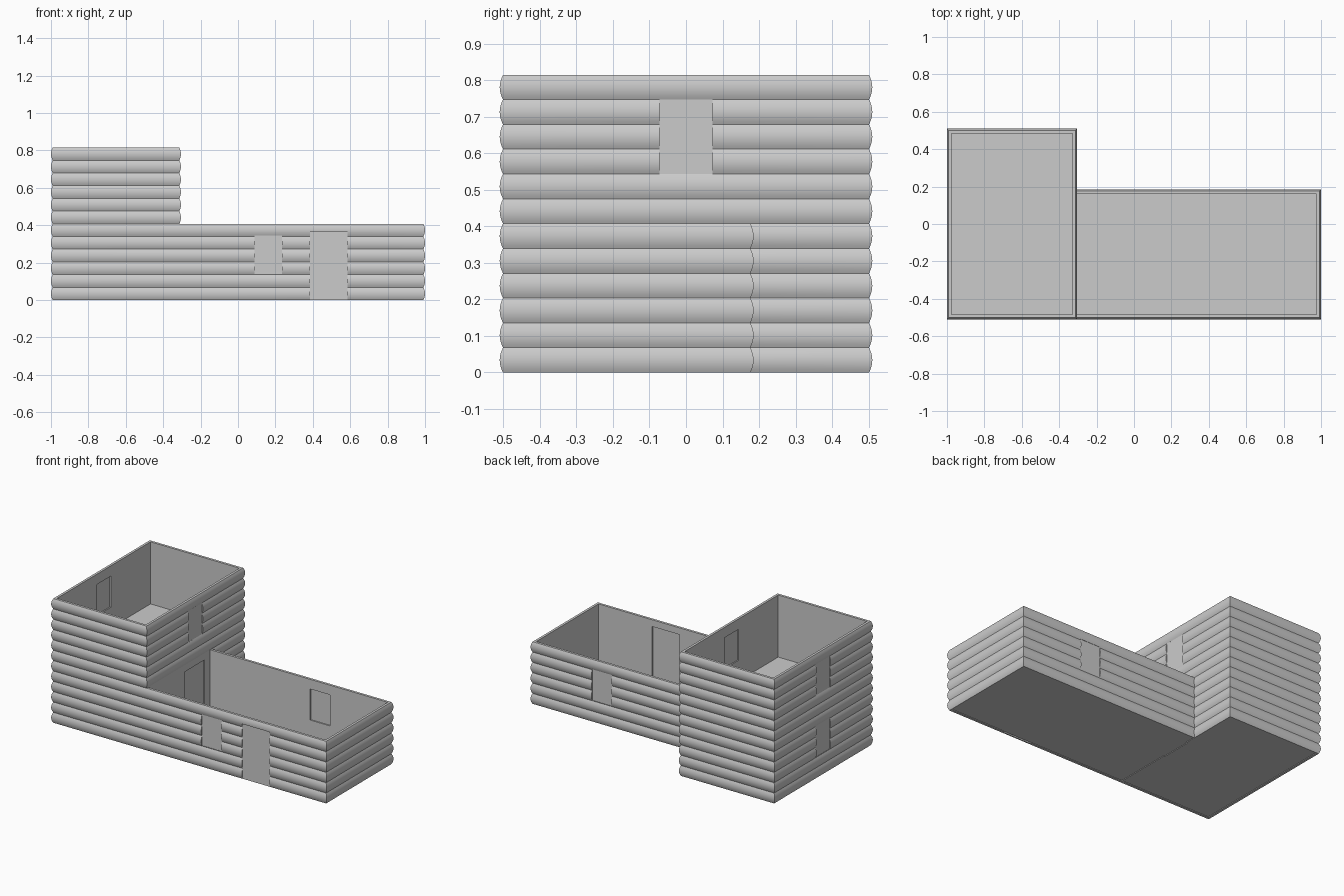
import bpy, bmesh, math
from mathutils import Vector

if "Cube" in bpy.data.objects:
    bpy.data.objects.remove(bpy.data.objects["Cube"], do_unlink=True)

LOG = 0.815 / 12      # height of one log course
BULGE = 0.009         # how far a log swells past its joints
WALL = 0.025          # full wall thickness
STEPS = 8             # facets on each log

grey = bpy.data.materials.new("plain_grey")
grey.use_nodes = True
grey.diffuse_color = (0.6, 0.6, 0.6, 1)
grey.node_tree.nodes["Principled BSDF"].inputs["Base Color"].default_value = (0.6, 0.6, 0.6, 1)


def make_object(name, bm):
    bmesh.ops.recalc_face_normals(bm, faces=bm.faces)
    mesh = bpy.data.meshes.new(name)
    bm.to_mesh(mesh)
    bm.free()
    mesh.materials.append(grey)
    obj = bpy.data.objects.new(name, mesh)
    bpy.context.collection.objects.link(obj)
    return obj


def add_box(bm, low, high):
    verts = bmesh.ops.create_cube(bm, size=1)["verts"]
    low, high = Vector(low), Vector(high)
    for v in verts:
        v.co = (low + high) / 2 + v.co * (high - low)


def box(name, low, high):
    bm = bmesh.new()
    add_box(bm, low, high)
    return make_object(name, bm)


def inset(points, d):
    """Move an anticlockwise right-angled outline inward."""
    result = []
    for i, p in enumerate(points):
        p = Vector(p)
        before = (p - Vector(points[i - 1])).normalized()
        after = (Vector(points[(i + 1) % len(points)]) - p).normalized()
        n = Vector((-before.y, before.x)) + Vector((-after.y, after.x))
        result.append(p + n * d)
    return result


def log_walls(name, outline, base, courses):
    """Hollow ring of walls: swelling logs outside, flat inside."""
    profile = []
    for i in range(courses * STEPS + 1):
        t = (i % STEPS) / STEPS
        profile.append((BULGE * (1 - 4 * t * (1 - t)), base + i * LOG / STEPS))
    profile += [(WALL, profile[-1][1]), (WALL, base)]
    bm = bmesh.new()
    rings = [[bm.verts.new((p.x, p.y, z)) for p in inset(outline, d)] for d, z in profile]
    for k, ring in enumerate(rings):
        above = rings[(k + 1) % len(rings)]
        for i in range(len(ring)):
            j = (i + 1) % len(ring)
            bm.faces.new((ring[i], ring[j], above[j], above[i]))
    return make_object(name, bm)


def floor(name, outline, z, thickness):
    bm = bmesh.new()
    face = bm.faces.new([bm.verts.new((p.x, p.y, z)) for p in inset(outline, WALL - 0.002)])
    up = bmesh.ops.extrude_face_region(bm, geom=[face])
    moved = [g for g in up["geom"] if isinstance(g, bmesh.types.BMVert)]
    bmesh.ops.translate(bm, verts=moved, vec=(0, 0, thickness))
    return make_object(name, bm)


# Outlines of the ground storey and the tower
W, E, S, N = -1.0, 1.0, -0.51, 0.51
MID_X, MID_Y = -0.305, 0.185
ground = [(W, S), (E, S), (E, MID_Y), (MID_X, MID_Y), (MID_X, N), (W, N)]
tower = [(W, S), (MID_X, S), (MID_X, N), (W, N)]

# Walls, partition and floors
top = 6 * LOG
walls = [
    log_walls("ground_log_walls", ground, 0, 6),
    log_walls("tower_log_walls", tower, top, 6),
    box("partition_wall", (MID_X - WALL, S + WALL, 0),
        (MID_X - BULGE, MID_Y - WALL, top)),
]
floor("ground_floor", ground, 0.004, 0.012)
floor("tower_floor", tower, top - 0.012, 0.012)

# Openings: name, wall axis, outer face, inward direction, centre, bottom, kind
DOOR, WINDOW = (0.2, 0.363), (0.145, 0.204)
openings = [
    ("front_door", "y", S, 1, 0.485, 0, DOOR),
    ("front_window", "y", S, 1, 0.162, 0.14, WINDOW),
    ("back_window", "y", MID_Y, -1, 0.485, 0.14, WINDOW),
    ("side_window_lower", "x", W, 1, 0, 0.14, WINDOW),
    ("side_window_upper", "x", W, 1, 0, 0.543, WINDOW),
    ("tower_inner_window", "x", MID_X, -1, 0, 0.543, WINDOW),
    ("partition_door", "x", MID_X - WALL - BULGE, 1, 0, 0, DOOR),
]


def opening_box(axis, face, sign, centre, z0, z1, width, near, far):
    a, b = sorted((face + sign * near, face + sign * far))
    lo, hi = centre - width / 2, centre + width / 2
    if axis == "x":
        return (a, lo, z0), (b, hi, z1)
    return (lo, a, z0), (hi, b, z1)


cut = bmesh.new()
for name, axis, face, sign, centre, z, (width, height) in openings:
    # A through cut, and a flat panel level with the log joints
    z_low = z if z > 0 else -0.02
    add_box(cut, *opening_box(axis, face, sign, centre, z_low, z + height,
                              width, -0.01, WALL + 0.01))
    box(name, *opening_box(axis, face, sign, centre, z, z + height,
                           width, BULGE, BULGE + 0.008))
cutter = make_object("opening_cutter", cut)
cutter.hide_render = True

for obj in walls:
    mod = obj.modifiers.new("openings", "BOOLEAN")
    mod.operation = "DIFFERENCE"
    mod.solver = "EXACT"
    mod.object = cutter
bpy.context.view_layer.update()
graph = bpy.context.evaluated_depsgraph_get()
for obj in walls:
    carved = bpy.data.meshes.new_from_object(obj.evaluated_get(graph))
    obj.modifiers.clear()
    obj.data = carved
bpy.data.objects.remove(cutter, do_unlink=True)

# Rounded logs with crisp joints
bpy.ops.object.select_all(action="DESELECT")
for obj in walls:
    obj.select_set(True)
bpy.context.view_layer.objects.active = walls[0]
bpy.ops.object.shade_smooth_by_angle(angle=math.radians(25))
